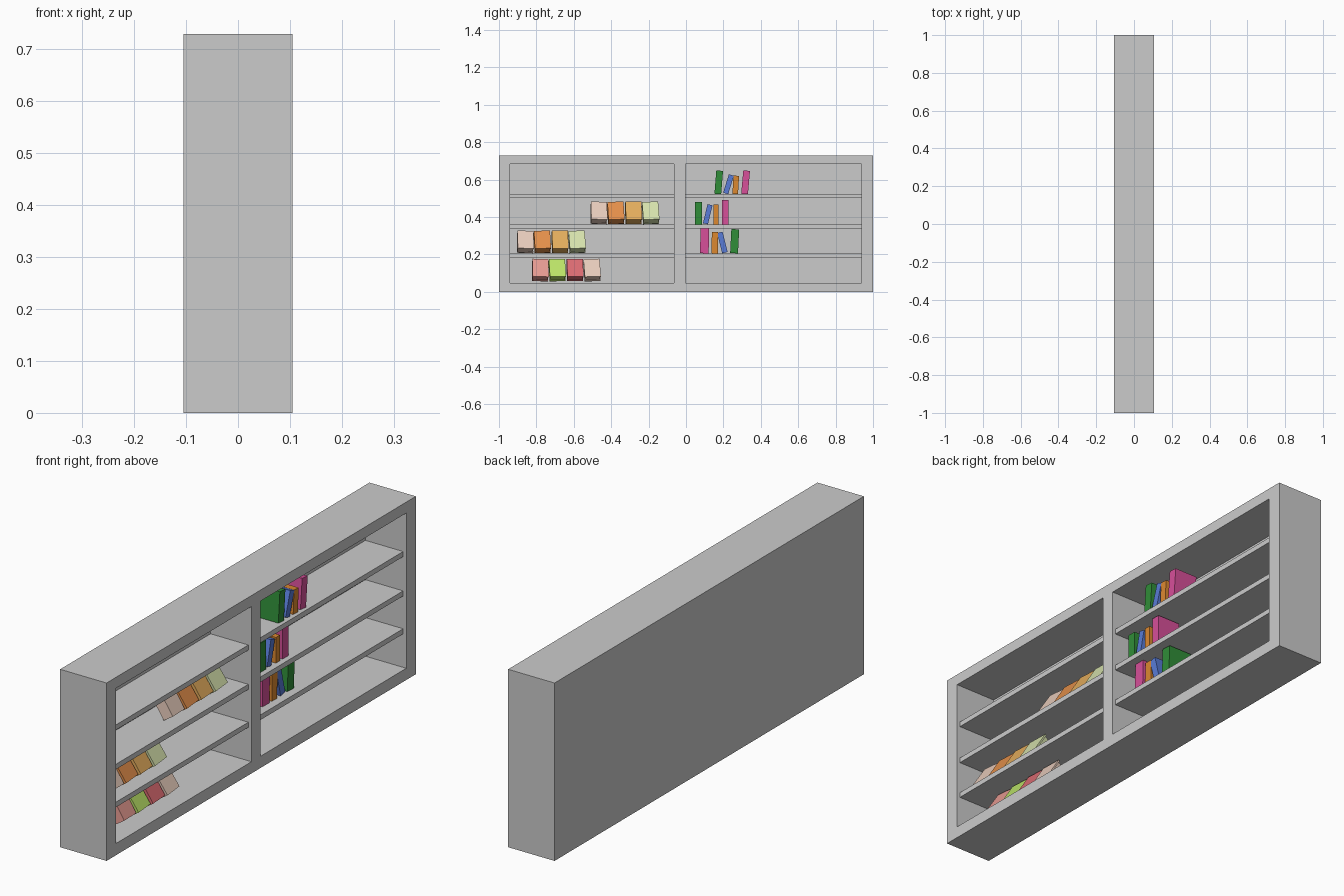
import bpy, math
from mathutils import Matrix, Vector

if "Cube" in bpy.data.objects:
    bpy.data.objects.remove(bpy.data.objects["Cube"])


def material(name, rgb):
    m = bpy.data.materials.new(name)
    m.diffuse_color = (*rgb, 1)
    m.use_nodes = True
    m.node_tree.nodes["Principled BSDF"].inputs["Base Color"].default_value = m.diffuse_color
    return m


MATS = {n: material(n, c) for n, c in {
    "green": (0.03, 0.27, 0.04), "blue": (0.10, 0.20, 0.68),
    "orange": (0.72, 0.25, 0.03), "pink": (0.68, 0.08, 0.32),
    "blush": (0.80, 0.60, 0.50), "tan": (0.78, 0.28, 0.07),
    "amber": (0.78, 0.42, 0.11), "cream": (0.68, 0.76, 0.42),
    "salmon": (0.80, 0.33, 0.29), "lime": (0.50, 0.77, 0.14),
    "rose": (0.72, 0.15, 0.17)}.items()}


def mesh_boxes(name, boxes, mat=None, matrix=None):
    """One object made from axis-aligned (low corner, high corner) boxes."""
    verts, faces = [], []
    for lo, hi in boxes:
        n = len(verts)
        for i in range(8):
            verts.append([(lo, hi)[i >> k & 1][k] for k in range(3)])
        faces += [[n + j for j in f] for f in (
            (0, 2, 3, 1), (4, 5, 7, 6), (0, 1, 5, 4),
            (2, 6, 7, 3), (0, 4, 6, 2), (1, 3, 7, 5))]
    me = bpy.data.meshes.new(name)
    me.from_pydata(verts, [], faces)
    ob = bpy.data.objects.new(name, me)
    bpy.context.collection.objects.link(ob)
    if mat:
        me.materials.append(MATS[mat])
    if matrix:
        ob.matrix_world = matrix
    return ob


# Case: solid block with two bays cut from the +x side
BAYS = [(-0.94, -0.063), (-0.004, 0.938)]
BACK = -0.08
case = mesh_boxes("case", [((-0.105, -1, 0), (0.105, 1, 0.728))])
for y0, y1 in BAYS:
    cutter = mesh_boxes("bay_cutter", [((BACK, y0, 0.048), (0.2, y1, 0.683))])
    cutter.hide_render = True
    mod = case.modifiers.new("bay", 'BOOLEAN')
    mod.operation = 'DIFFERENCE'
    mod.solver = 'EXACT'
    mod.object = cutter
    bpy.context.view_layer.objects.active = case
    bpy.ops.object.modifier_apply(modifier=mod.name)
    bpy.data.objects.remove(cutter)

# Shelves, slightly set back from the case front
SHELF_TOPS = (0.206, 0.361, 0.522)
for y0, y1 in BAYS:
    for z in SHELF_TOPS:
        mesh_boxes("shelf", [((BACK, y0, z - 0.021), (0.091, y1, z))])

# Upright books: (colour, base centre y, thickness, height, lean slope)
ROWS = [
    (0.522, 0.076, [("green", 0.170, 0.036, 0.126, 0.08),
                    ("blue", 0.212, 0.028, 0.103, 0.31),
                    ("orange", 0.263, 0.030, 0.099, 0.06),
                    ("pink", 0.313, 0.036, 0.126, 0.09)]),
    (0.361, 0.068, [("green", 0.066, 0.037, 0.119, 0.0),
                    ("blue", 0.104, 0.027, 0.105, 0.24),
                    ("orange", 0.161, 0.027, 0.105, 0.0),
                    ("pink", 0.210, 0.037, 0.129, 0.0)]),
    (0.206, 0.058, [("pink", 0.098, 0.046, 0.136, 0.02),
                    ("orange", 0.153, 0.034, 0.114, 0.02),
                    ("blue", 0.208, 0.030, 0.112, -0.25),
                    ("green", 0.257, 0.042, 0.129, 0.05)])]
for z, front, books in ROWS:
    for col, y, w, h, lean in books:
        a = math.atan(lean)
        lift = abs(math.sin(a)) * w / 2
        m = Matrix.Translation((front, y, z + lift)) @ Matrix.Rotation(-a, 4, 'X')
        mesh_boxes("upright_book_" + col,
                   [((-0.104, -w / 2, 0), (0, w / 2, (h - lift) / math.cos(a)))], col, m)


# Face-out books leaning back: two covers, a spine side and an inset page block
def leaning_book(col, y, z, yaw, roll):
    w, h, d, t, e = 0.086, 0.112, 0.046, 0.007, 0.004
    boxes = [((0, -w / 2, 0), (t, w / 2, h)),
             ((d - t, -w / 2, 0), (d, w / 2, h)),
             ((t, -w / 2, 0), (d - t, -w / 2 + t, h)),
             ((t, -w / 2 + t, e), (d - t, w / 2 - e, h - e))]
    m = (Matrix.Translation((0.018, y, z + 0.002))
         @ Matrix.Rotation(math.radians(yaw), 4, 'Z')
         @ Matrix.Rotation(math.radians(roll), 4, 'X')
         @ Matrix.Rotation(math.radians(-33), 4, 'Y'))
    mesh_boxes("leaning_book_" + col, boxes, col, m)


WARM = ("blush", "tan", "amber", "cream")
for y0, z, cols in ((-0.467, 0.361, WARM), (-0.860, 0.206, WARM),
                    (-0.780, 0.055, ("salmon", "lime", "rose", "blush"))):
    for i, col in enumerate(cols):
        leaning_book(col, y0 + i * 0.0935, z, 4, (-2, 1, 0, 2)[i])
